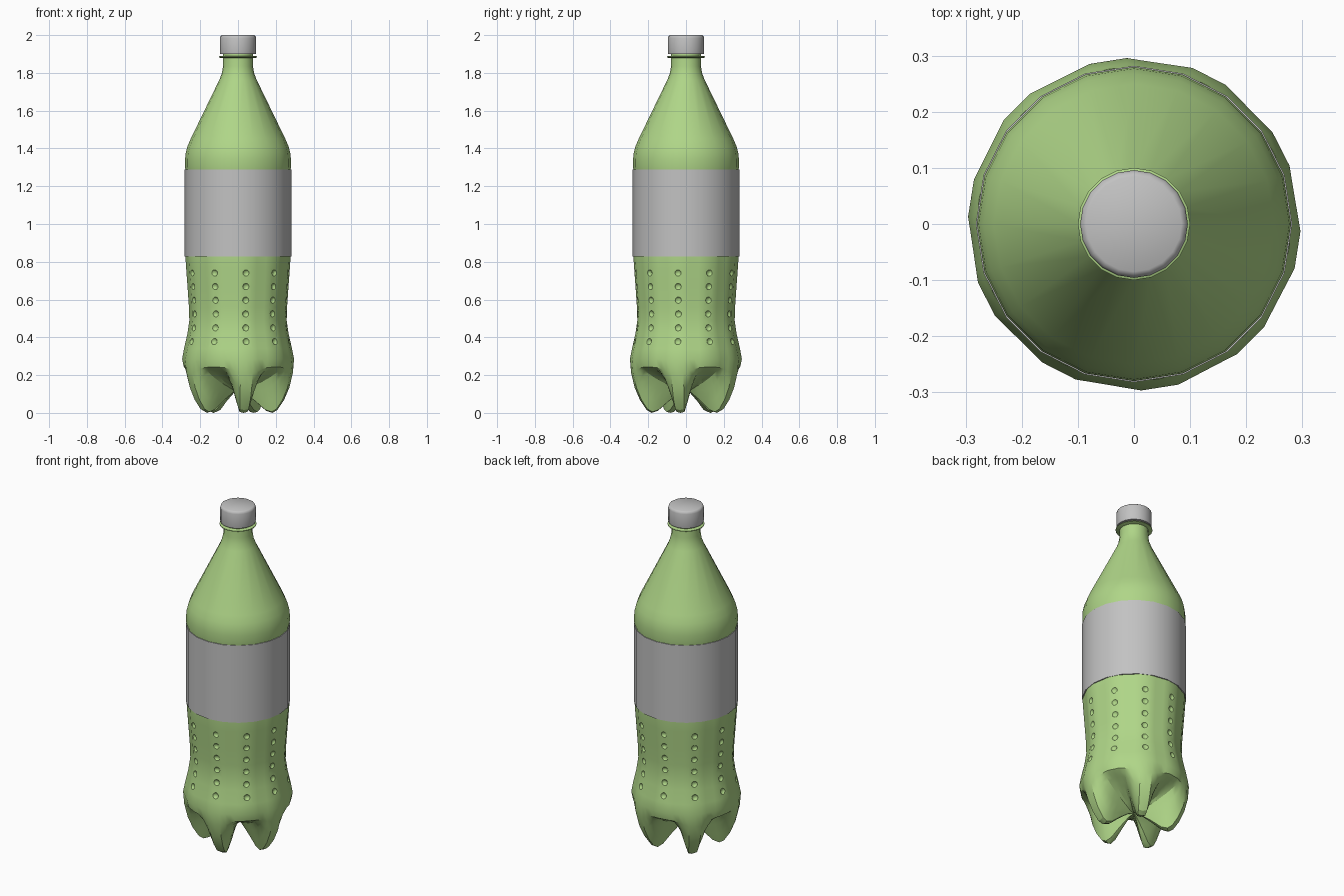
import bpy, bmesh, math
from mathutils import Matrix, Vector

cube = bpy.data.objects.get("Cube")
if cube:
    bpy.data.objects.remove(cube, do_unlink=True)


def material(name, rgb):
    m = bpy.data.materials.new(name)
    m.use_nodes = True
    m.diffuse_color = (*rgb, 1)
    m.node_tree.nodes["Principled BSDF"].inputs["Base Color"].default_value = (*rgb, 1)
    return m


GREEN = material("bottle green", (0.43, 0.67, 0.245))
GREY = material("light grey", (0.54, 0.54, 0.54))


def finish(name, bm, mat, angle=35):
    bmesh.ops.recalc_face_normals(bm, faces=bm.faces)
    me = bpy.data.meshes.new(name)
    bm.to_mesh(me)
    bm.free()
    me.materials.append(mat)
    ob = bpy.data.objects.new(name, me)
    bpy.context.collection.objects.link(ob)
    smooth(ob, angle)
    return ob


def smooth(ob, angle):
    bpy.ops.object.select_all(action="DESELECT")
    ob.select_set(True)
    bpy.context.view_layer.objects.active = ob
    bpy.ops.object.shade_smooth_by_angle(angle=math.radians(angle))


def skin(bm, rings):
    """Join consecutive closed rings of vertices with quads."""
    n = len(rings[0])
    for a, b in zip(rings, rings[1:]):
        for i in range(n):
            k = (i + 1) % n
            bm.faces.new((a[i], a[k], b[k], b[i]))


def lathe(name, profile, mat, sides=20, angle=35):
    """Closed solid of revolution from (radius, height) points, bottom to top."""
    bm = bmesh.new()
    rings = []
    for r, z in profile:
        rings.append([bm.verts.new((r * math.cos(i * math.tau / sides),
                                    r * math.sin(i * math.tau / sides), z))
                      for i in range(sides)])
    skin(bm, rings)
    bm.faces.new(rings[0])
    bm.faces.new(rings[-1])
    return finish(name, bm, mat, angle)


# --- Lower body: faceted waist running into a five-footed base -------------
FOOT0 = -81                       # direction of the first foot, in degrees
PANEL = 6.5                       # half width of the dimpled panels
WAIST = [(0.278, 0.84), (0.278, 0.815), (0.275, 0.77), (0.267, 0.66),
         (0.260, 0.56), (0.258, 0.49), (0.268, 0.42), (0.286, 0.34)]
FOOT = [(0.297, 0.285), (0.291, 0.21), (0.272, 0.13), (0.245, 0.065),
        (0.212, 0.015), (0.185, 0.0), (0.150, 0.012), (0.095, 0.06), (0.035, 0.105)]
GROOVE = [(0.296, 0.285), (0.287, 0.242), (0.262, 0.228), (0.235, 0.217),
          (0.205, 0.202), (0.175, 0.188), (0.135, 0.168), (0.085, 0.145), (0.035, 0.12)]
# Angle from the foot centre and how strongly it follows the foot profile
BLEND = {0: 1.0, 6.5: 0.97, 12.25: 0.66, 18: 0.32, 23.75: 0.07, 29.5: 0.0, 36: 0.0}


def facet(a):
    """Radius factor that flattens the circle into alternating panels."""
    d = abs((a + 18) % 36 - 18)
    half, off = (PANEL, d) if d <= PANEL else (18 - PANEL, 18 - d)
    return math.cos(math.radians(half)) / math.cos(math.radians(off))


offsets = sorted({s * a for a in BLEND for s in (1, -1)} - {-36})
columns = [(72 * k + a, BLEND[abs(a)]) for k in range(5) for a in offsets]


def ring(bm, foot, groove):
    out = []
    for a, w in columns:
        r = (foot[0] * w + groove[0] * (1 - w)) * facet(a)
        z = foot[1] * w + groove[1] * (1 - w)
        t = math.radians(a + FOOT0)
        out.append(bm.verts.new((r * math.cos(t), r * math.sin(t), z)))
    return out


bm = bmesh.new()
rings = [ring(bm, p, p) for p in WAIST] + [ring(bm, f, g) for f, g in zip(FOOT, GROOVE)]
skin(bm, rings)
bm.faces.new(rings[0])
hub = bm.verts.new((0, 0, 0.118))
last = rings[-1]
for i in range(len(last)):
    bm.faces.new((last[i], last[(i + 1) % len(last)], hub))
body = finish("lower_body", bm, GREEN)


# --- Dimples: ten columns of six, pressed into the narrow panels -----------
def waist_radius(z):
    pts = WAIST + FOOT[:1]
    for (r1, z1), (r0, z0) in zip(pts, pts[1:]):
        if z0 <= z <= z1:
            return r0 + (r1 - r0) * (z - z0) / (z1 - z0)


bm = bmesh.new()
for k in range(10):
    t = math.radians(FOOT0 + 36 * k)
    for row in range(6):
        z = 0.74 - 0.072 * row
        r = waist_radius(z) * facet(0) + 0.011
        place = Matrix.Translation(Vector((r * math.cos(t), r * math.sin(t), z)))
        bmesh.ops.create_uvsphere(bm, u_segments=12, v_segments=8, radius=0.0205,
                                  matrix=place)
cutter = finish("dimple_cutter", bm, GREEN)
cutter.hide_render = True
mod = body.modifiers.new("dimples", "BOOLEAN")
mod.operation = "DIFFERENCE"
mod.solver = "EXACT"
mod.object = cutter
bpy.context.view_layer.objects.active = body
bpy.ops.object.modifier_apply(modifier=mod.name)
bpy.data.objects.remove(cutter, do_unlink=True)
smooth(body, 28)

# --- Label, shoulder, neck and cap ----------------------------------------
lathe("label", [(0.282, 0.828), (0.282, 1.288)], GREY)
lathe("shoulder_and_neck",
      [(0.277, 1.28), (0.280, 1.30), (0.280, 1.345), (0.277, 1.375), (0.268, 1.41),
       (0.250, 1.452), (0.098, 1.765), (0.085, 1.80), (0.079, 1.835), (0.078, 1.91)],
      GREEN)
lathe("neck_ring", [(0.094, 1.880), (0.100, 1.883), (0.100, 1.887), (0.094, 1.890)], GREEN)
lathe("cap", [(0.095, 1.900), (0.096, 1.904), (0.096, 1.985), (0.093, 1.995), (0.085, 2.0)],
      GREY, angle=50)
